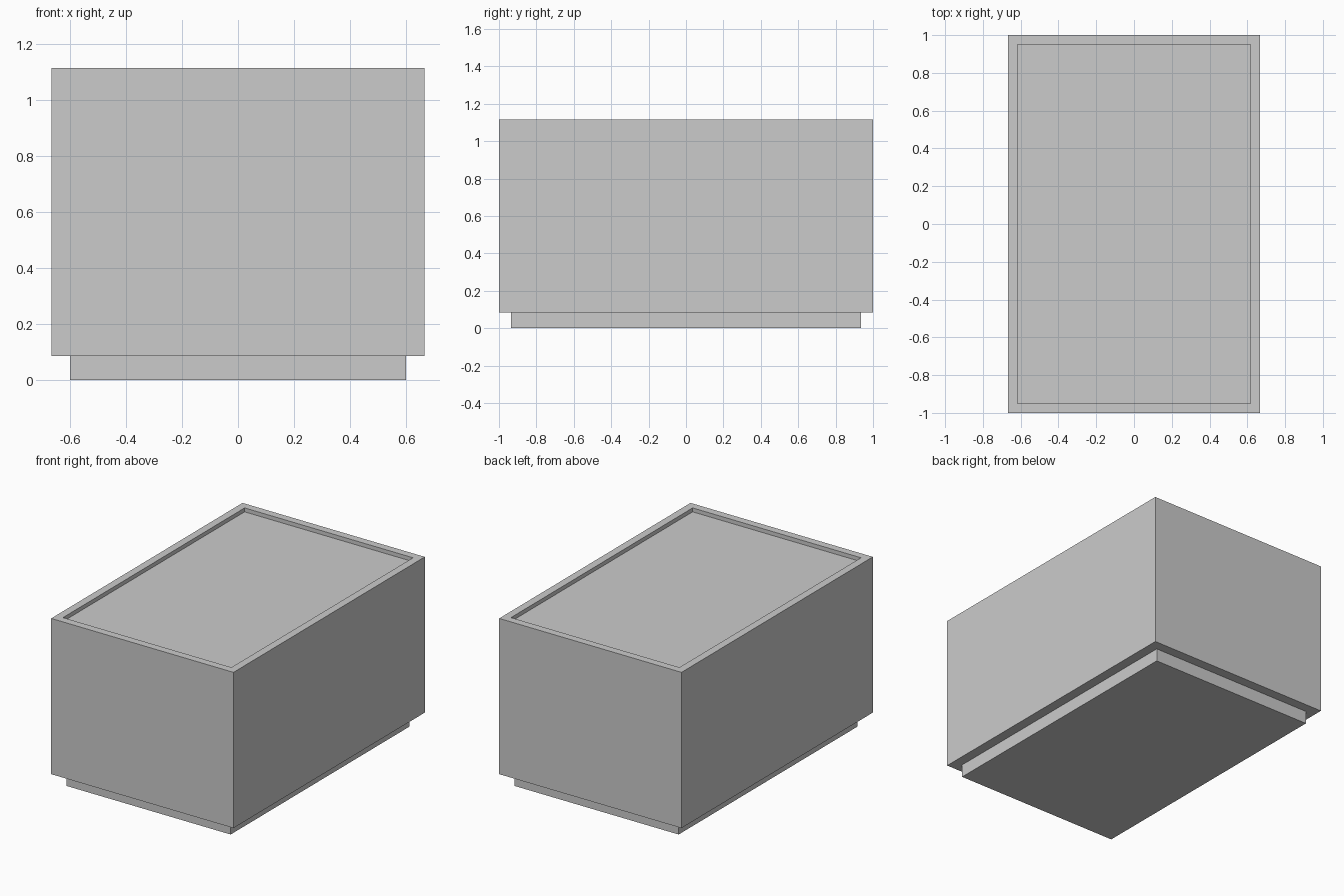
import bpy
import bmesh

if "Cube" in bpy.data.objects:
    bpy.data.objects.remove(bpy.data.objects["Cube"])


def box(name, half_x, half_y, z0, z1):
    """Add a box centred on the z axis, spanning z0 to z1."""
    bpy.ops.mesh.primitive_cube_add(size=1, location=(0, 0, 0))
    obj = bpy.context.object
    obj.name = obj.data.name = name
    for v in obj.data.vertices:
        v.co = (v.co.x * 2 * half_x, v.co.y * 2 * half_y, z1 if v.co.z > 0 else z0)
    return obj


# Recessed plinth
box("plinth", 0.601, 0.935, 0.0, 0.085)

# Main body
body = box("box_body", 0.667, 1.0, 0.085, 1.115)

# Shallow recess in the top, leaving a thin raised rim
bm = bmesh.new()
bm.from_mesh(body.data)
top = max(bm.faces, key=lambda f: f.calc_center_median().z)
bmesh.ops.inset_region(bm, faces=[top], thickness=0.072)
floor = bmesh.ops.extrude_discrete_faces(bm, faces=[top])["faces"][0]
bmesh.ops.translate(bm, verts=floor.verts, vec=(0, 0, -0.026))
bmesh.ops.recalc_face_normals(bm, faces=bm.faces)
bm.to_mesh(body.data)
bm.free()
